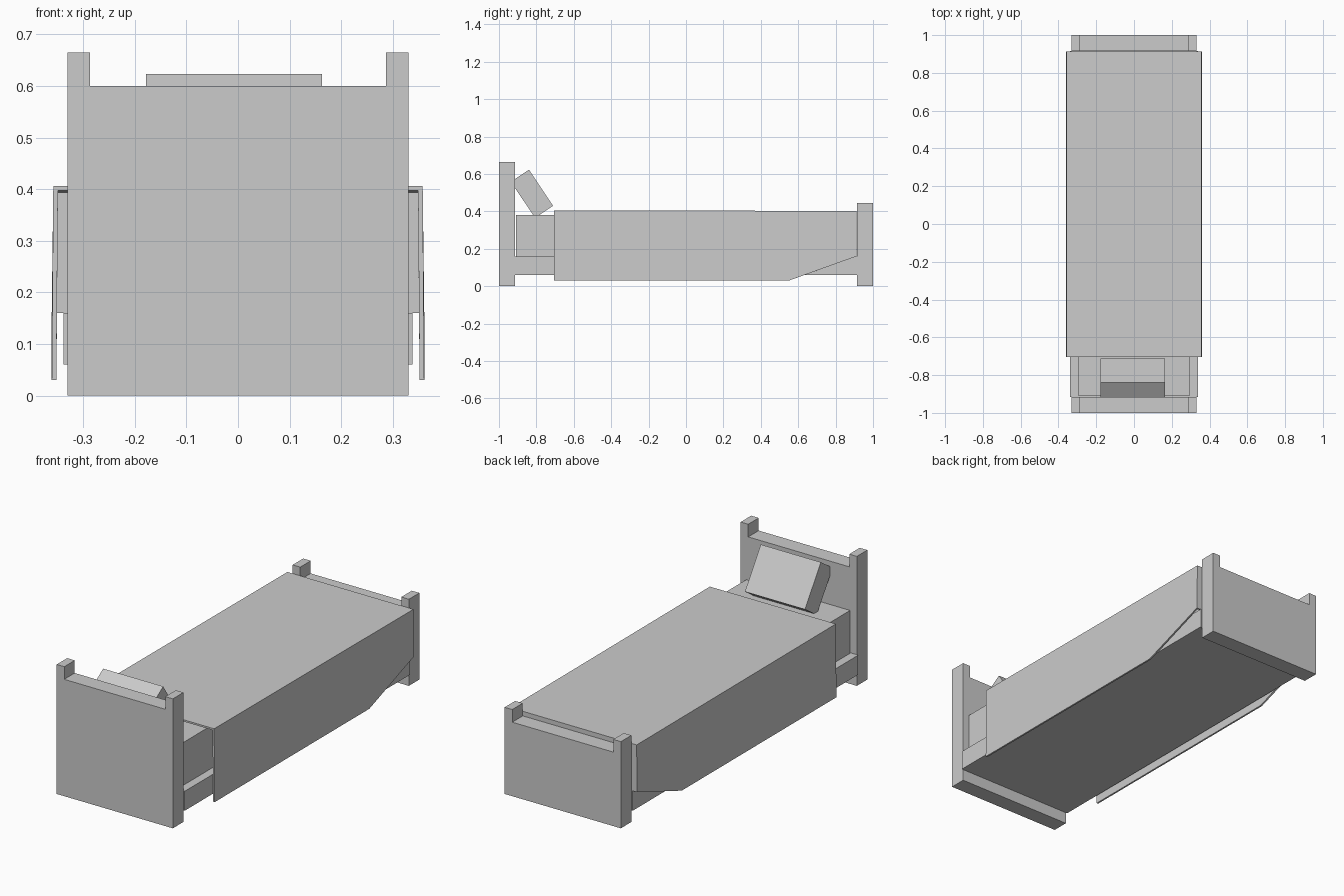
import bpy, bmesh

if "Cube" in bpy.data.objects:
    bpy.data.objects.remove(bpy.data.objects["Cube"])


def prism(name, profile, axis, lo, hi):
    """Extrude a closed 2D profile along x (profile is y,z) or y (profile is x,z)."""
    def point(a, b, t):
        return (t, a, b) if axis == 'x' else (a, t, b)
    bm = bmesh.new()
    face = bm.faces.new([bm.verts.new(point(a, b, lo)) for a, b in profile])
    new = bmesh.ops.extrude_face_region(bm, geom=[face])['geom']
    bmesh.ops.translate(bm, verts=[v for v in new if isinstance(v, bmesh.types.BMVert)],
                        vec=point(0, 0, hi - lo))
    return finish(name, bm)


def finish(name, bm):
    bmesh.ops.recalc_face_normals(bm, faces=bm.faces)
    mesh = bpy.data.meshes.new(name)
    bm.to_mesh(mesh)
    bm.free()
    obj = bpy.data.objects.new(name, mesh)
    bpy.context.collection.objects.link(obj)
    return obj


def box(name, w, y0, y1, z0, z1):
    return prism(name, [(-w, z0), (w, z0), (w, z1), (-w, z1)], 'y', y0, y1)


def board(name, y0, y1, panel, post):
    """End board with a raised post at each side."""
    w, i = 0.33, 0.287
    return prism(name, [(-w, 0), (w, 0), (w, post), (i, post), (i, panel),
                        (-i, panel), (-i, post), (-w, post)], 'y', y0, y1)


# End boards
board("headboard", -1.0, -0.915, 0.60, 0.665)
board("footboard", 0.915, 1.0, 0.38, 0.445)

# Base and mattress
box("bed_base", 0.338, -0.915, 0.915, 0.06, 0.16)
box("mattress", 0.295, -0.91, 0.90, 0.16, 0.38)

# Pillow leaning on the headboard
prism("pillow", [(-0.84, 0.623), (-0.711, 0.43), (-0.807, 0.365), (-0.936, 0.558)],
      'x', -0.178, 0.163)

# Blanket draped over both sides and the foot, tapered at the foot corners
bm = bmesh.new()
outline = [(-0.705, 0.406), (0.912, 0.402), (0.912, 0.16), (0.55, 0.03), (-0.705, 0.03)]
left, right = ([bm.verts.new((s * (0.358 if z > 0.3 else 0.361), y, z)) for y, z in outline]
               for s in (-1, 1))
bm.faces.new(left)
bm.faces.new(right)
bm.faces.new([left[0], left[1], right[1], right[0]])
bm.faces.new([left[1], left[2], right[2], right[1]])
blanket = finish("blanket", bm)
# Make the shell normals point outwards before thickening inwards
top = max(blanket.data.polygons, key=lambda p: abs(p.normal.z))
if top.normal.z < 0:
    blanket.data.flip_normals()
solid = blanket.modifiers.new("thickness", 'SOLIDIFY')
solid.thickness = 0.009
solid.offset = -1
solid.use_even_offset = True
